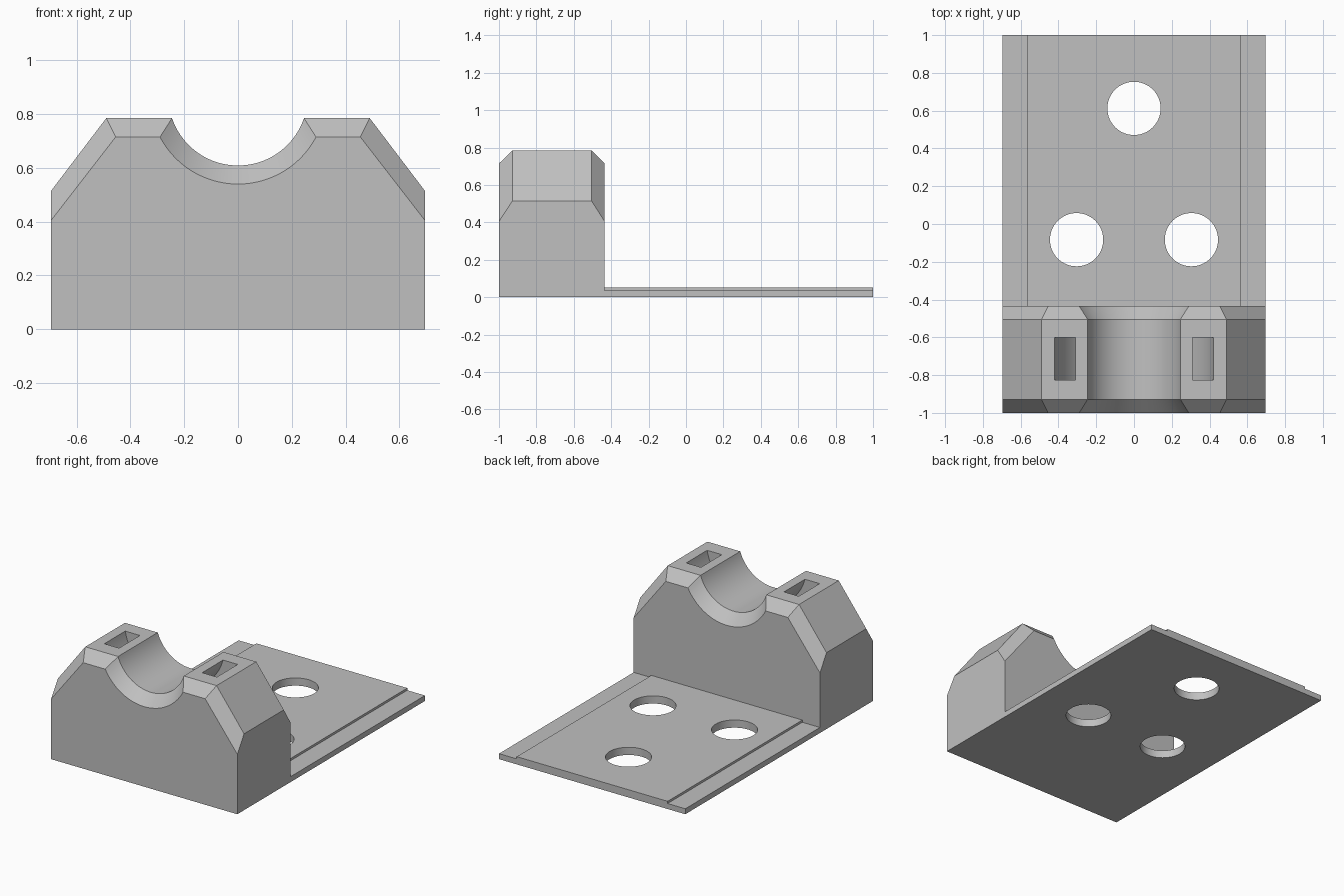
import bpy, math

if "Cube" in bpy.data.objects:
    bpy.data.objects.remove(bpy.data.objects["Cube"], do_unlink=True)

grey = bpy.data.materials.new("plain grey")
grey.use_nodes = True
COLOUR = (0.53, 0.53, 0.53, 1)
grey.diffuse_color = COLOUR
grey.node_tree.nodes["Principled BSDF"].inputs["Base Color"].default_value = COLOUR

HALF = 0.695           # half width of the whole part
AXIS_Z = 0.868         # height of the cradle axis
FRONT, WALL, BACK = -1.0, -0.435, 1.0


def loft(name, sections):
    """Solid through (y, [(x, z), ...]) sections with equal point counts."""
    n = len(sections[0][1])
    verts = [(x, y, z) for y, pts in sections for x, z in pts]
    faces = [list(range(n)), list(range(len(verts) - 1, len(verts) - n - 1, -1))]
    for s in range(len(sections) - 1):
        for i in range(n):
            a, b = s * n + i, s * n + (i + 1) % n
            faces.append((a, a + n, b + n, b))
    mesh = bpy.data.meshes.new(name)
    mesh.from_pydata(verts, [], faces)
    mesh.materials.append(grey)
    obj = bpy.data.objects.new(name, mesh)
    bpy.context.collection.objects.link(obj)
    return obj


def arc(radius, start, end, steps, cx=0, cz=AXIS_Z):
    angles = [start + (end - start) * i / steps for i in range(steps + 1)]
    return [(cx + radius * math.cos(a), cz + radius * math.sin(a)) for a in angles]


def cut(target, cutter):
    mod = target.modifiers.new("cut", "BOOLEAN")
    mod.operation, mod.solver, mod.object = "DIFFERENCE", "EXACT", cutter
    bpy.context.view_layer.objects.active = target
    bpy.ops.object.modifier_apply(modifier=mod.name)
    bpy.data.objects.remove(cutter, do_unlink=True)


def smooth(obj):
    bpy.ops.object.select_all(action="DESELECT")
    obj.select_set(True)
    bpy.context.view_layer.objects.active = obj
    bpy.ops.object.shade_smooth_by_angle(angle=math.radians(25))


def cradle_profile(shoulder_z, top_x, top_z, radius):
    # Counter-clockwise outline with the round channel in its top
    dip = math.asin((AXIS_Z - top_z) / radius)
    channel = arc(radius, -dip, dip - math.pi, 48)
    return ([(-HALF, 0), (HALF, 0), (HALF, shoulder_z), (top_x, top_z)]
            + channel + [(-top_x, top_z), (-HALF, shoulder_z)])


# Cradle block: full section in the middle, bevelled down at both ends
outer = cradle_profile(0.405, 0.455, 0.715, 0.328)
inner = cradle_profile(0.515, 0.49, 0.785, 0.259)
block = loft("cradle_block", [(FRONT, outer), (-0.928, inner),
                              (-0.505, inner), (WALL, outer)])

# Curved strap tunnel running under the channel
ring = arc(0.428, math.pi, 2 * math.pi, 64) + arc(0.321, 2 * math.pi, math.pi, 64)
cut(block, loft("tunnel_cutter", [(-0.825, ring), (-0.602, ring)]))
smooth(block)

# Base plate with a slightly raised centre panel
step, edge_z, panel_z = 0.563, 0.037, 0.052
section = [(-HALF, 0), (HALF, 0), (HALF, edge_z), (step, edge_z), (step, panel_z),
           (-step, panel_z), (-step, edge_z), (-HALF, edge_z)]
plate = loft("base_plate", [(WALL, section), (BACK, section)])

# Three round screw holes
for x, y in [(0, 0.612), (-0.304, -0.083), (0.304, -0.083)]:
    bpy.ops.mesh.primitive_cylinder_add(vertices=64, radius=0.141, depth=0.4,
                                        location=(x, y, 0))
    drill = bpy.context.object
    drill.data.materials.append(grey)
    cut(plate, drill)
smooth(plate)
